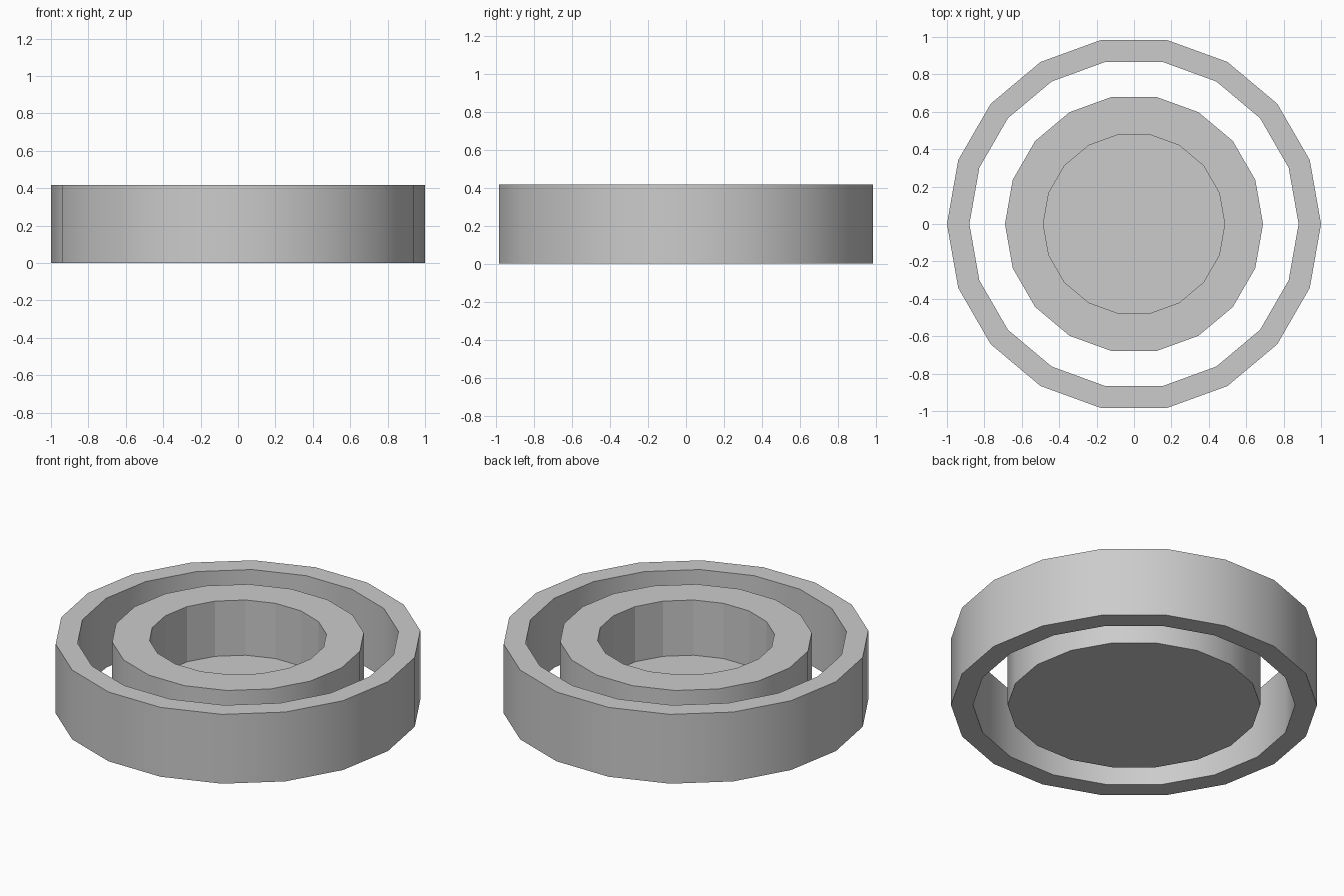
import bpy, bmesh, math

if "Cube" in bpy.data.objects:
    bpy.data.objects.remove(bpy.data.objects["Cube"])

SIDES = 18
HEIGHT = 0.418


def lathe(name, profile, closed, flat_segments=()):
    """Spin an (r, z) profile about z; open ends are capped with n-gons."""
    bm = bmesh.new()
    loops = []
    for r, z in profile:
        loops.append([bm.verts.new((r * math.cos(2 * math.pi * i / SIDES),
                                    r * math.sin(2 * math.pi * i / SIDES), z))
                      for i in range(SIDES)])
    count = len(loops) if closed else len(loops) - 1
    for k in range(count):
        a, b = loops[k], loops[(k + 1) % len(loops)]
        wall = profile[k][0] == profile[(k + 1) % len(loops)][0]
        for i in range(SIDES):
            j = (i + 1) % SIDES
            f = bm.faces.new((a[i], a[j], b[j], b[i]))
            f.smooth = wall and k not in flat_segments
    if not closed:
        bm.faces.new(loops[0])
        bm.faces.new(loops[-1])
    bmesh.ops.recalc_face_normals(bm, faces=bm.faces)
    # keep the rims crisp
    for e in bm.edges:
        e.smooth = e.calc_face_angle(0) < math.radians(30)
    mesh = bpy.data.meshes.new(name)
    bm.to_mesh(mesh)
    bm.free()
    obj = bpy.data.objects.new(name, mesh)
    bpy.context.collection.objects.link(obj)
    return obj


# Open outer ring
lathe("outer_ring", [(1.0, 0), (1.0, HEIGHT), (0.88, HEIGHT), (0.88, 0)], True)

# Inner cup with a solid floor
lathe("inner_cup", [(0.69, 0), (0.69, HEIGHT), (0.485, HEIGHT), (0.485, 0.085)],
      False, flat_segments=(2,))
